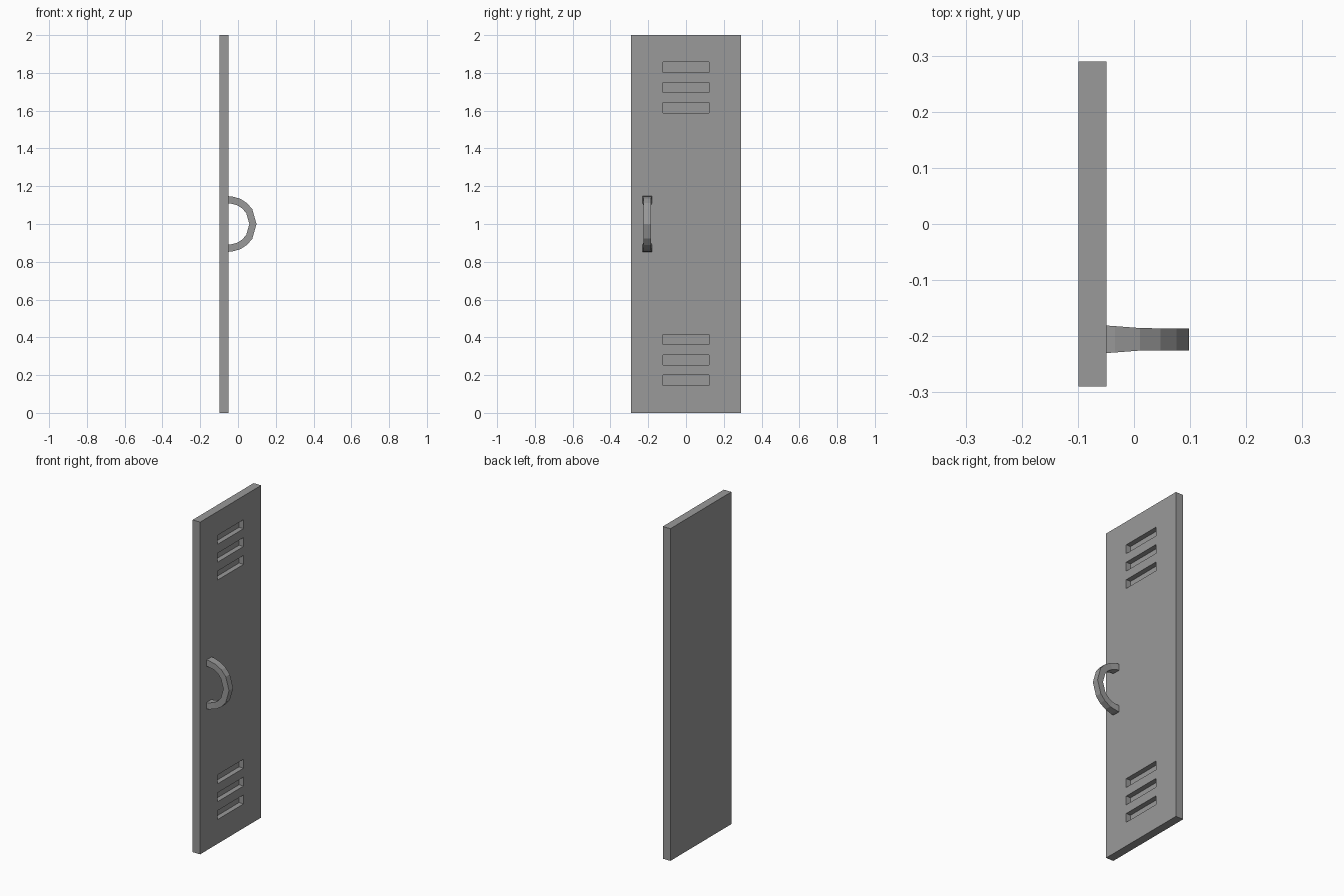
import bpy, bmesh
from math import sin, cos, radians
from mathutils import Matrix, Vector

if "Cube" in bpy.data.objects:
    bpy.data.objects.remove(bpy.data.objects["Cube"])

# Dark grey painted metal
metal = bpy.data.materials.new("dark_grey_metal")
metal.diffuse_color = (0.32, 0.32, 0.32, 1)
metal.use_nodes = True
metal.node_tree.nodes["Principled BSDF"].inputs["Base Color"].default_value = metal.diffuse_color


def make_object(name, bm):
    bmesh.ops.recalc_face_normals(bm, faces=bm.faces)
    mesh = bpy.data.meshes.new(name)
    bm.to_mesh(mesh)
    bm.free()
    mesh.materials.append(metal)
    obj = bpy.data.objects.new(name, mesh)
    bpy.context.collection.objects.link(obj)
    return obj


def add_box(bm, x, y, z):
    """Box from (min, max) pairs."""
    size = [b - a for a, b in (x, y, z)]
    mid = Vector([(a + b) / 2 for a, b in (x, y, z)])
    bmesh.ops.create_cube(bm, size=1, matrix=Matrix.Translation(mid) @ Matrix.Diagonal((*size, 1)))


FACE = -0.049  # x of the door's outer face

# Door panel
bm = bmesh.new()
add_box(bm, (-0.099, FACE), (-0.29, 0.29), (0, 2))
door = make_object("door_panel", bm)

# Vent slots: three recesses near the top, three near the bottom
bm = bmesh.new()
for base in (0.173, 1.615):
    for i in range(3):
        z = base + i * 0.1075
        add_box(bm, (FACE - 0.03, FACE + 0.05), (-0.123, 0.123), (z - 0.027, z + 0.027))
cutter = make_object("vent_cutter", bm)
cutter.hide_render = True

mod = door.modifiers.new("vents", "BOOLEAN")
mod.operation = "DIFFERENCE"
mod.solver = "EXACT"
mod.object = cutter
bpy.context.view_layer.objects.active = door
bpy.ops.object.modifier_apply(modifier=mod.name)
bpy.data.objects.remove(cutter)

# Handle: square-section faceted half ring, slightly wider at its feet
HANDLE_Y, OUTER, INNER = -0.2055, 0.147, 0.109
quarter = [(0, 0.0245), (6, 0.0235), (24, 0.02), (41, 0.0195), (58, 0.0195)]  # angle, half width
stations = quarter + [(90, 0.0195)] + [(180 - a, w) for a, w in reversed(quarter)]
bm = bmesh.new()
rings = []
for a, half in stations:
    t = radians(a)
    corners = [(OUTER, -half), (OUTER, half), (INNER, half), (INNER, -half)]
    rings.append([bm.verts.new((FACE + r * sin(t), HANDLE_Y + w, 1 + r * cos(t)))
                  for r, w in corners])
for a, b in zip(rings, rings[1:]):
    for k in range(4):
        n = (k + 1) % 4
        bm.faces.new((a[k], a[n], b[n], b[k]))
bm.faces.new(rings[0])
bm.faces.new(rings[-1])
make_object("door_handle", bm)
